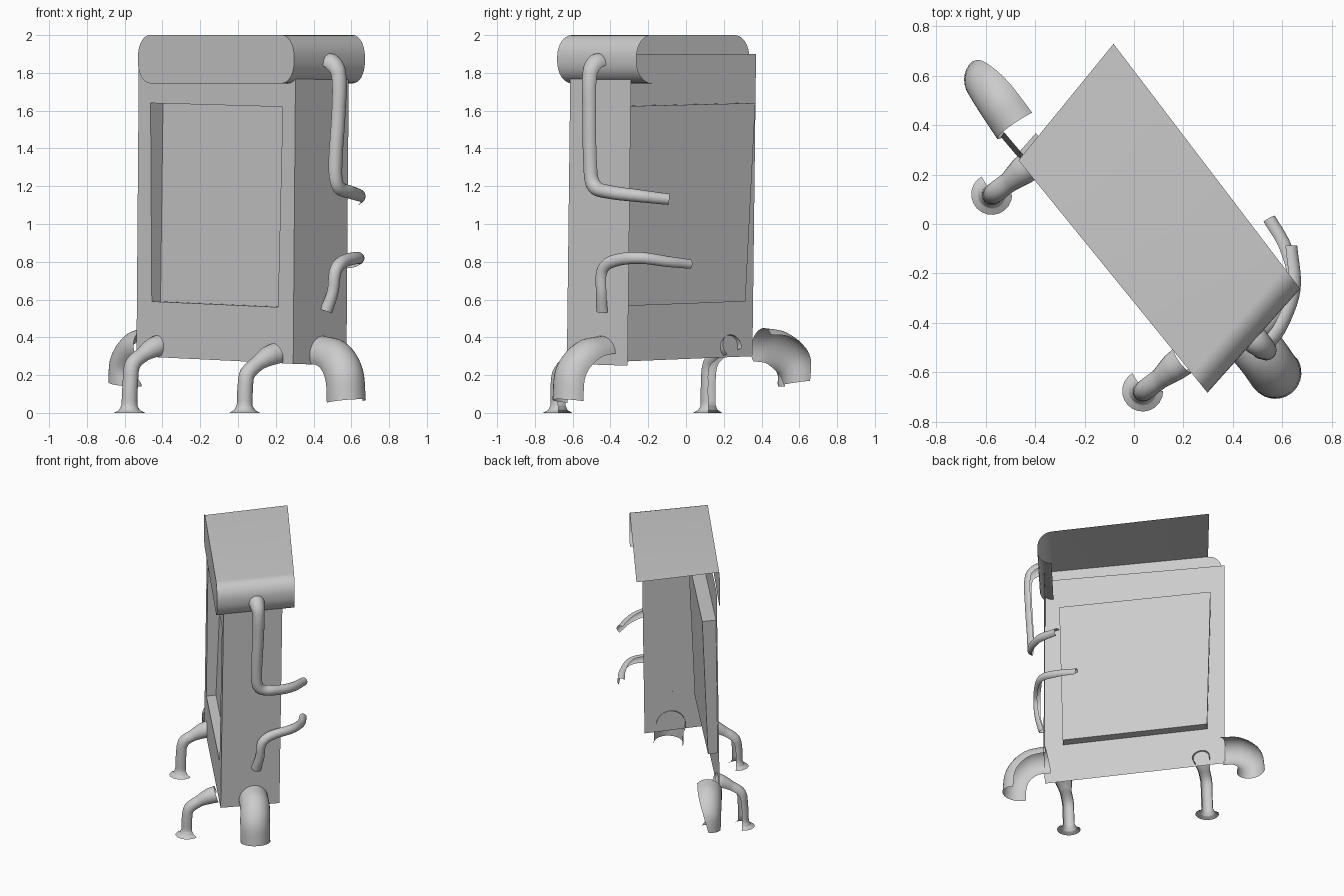
import bpy
from math import sin, cos, pi, radians
from mathutils import Vector as V

if "Cube" in bpy.data.objects:
    bpy.data.objects.remove(bpy.data.objects["Cube"])


def make(name, verts, faces, angle=35):
    me = bpy.data.meshes.new(name)
    me.from_pydata([tuple(v) for v in verts], [], faces)
    me.update()
    ob = bpy.data.objects.new(name, me)
    bpy.context.collection.objects.link(ob)
    bpy.ops.object.select_all(action='DESELECT')
    bpy.context.view_layer.objects.active = ob
    ob.select_set(True)
    bpy.ops.object.shade_smooth_by_angle(angle=radians(angle))
    return ob


def tube(name, pts, keep, half=105, sides=14, steps=5):
    """Open trough-like pipe along a smooth path; pts are (x, y, z, radius)."""
    P = [V(p[:3]) for p in pts]
    R = [p[3] for p in pts]
    n = len(P)
    T = [(P[min(i + 1, n - 1)] - P[max(i - 1, 0)]).normalized() for i in range(n)]
    path = []
    for i in range(n - 1):
        seg = (P[i + 1] - P[i]).length
        for k in range(steps + (i == n - 2)):
            t = k / steps
            c = (P[i] * (2*t**3 - 3*t**2 + 1) + T[i] * seg * (t**3 - 2*t**2 + t)
                 + P[i + 1] * (3*t**2 - 2*t**3) + T[i + 1] * seg * (t**3 - t**2))
            path.append((c, T[i].lerp(T[i + 1], t).normalized(), R[i] + (R[i + 1] - R[i]) * t))
    verts, faces = [], []
    for c, t, r in path:
        a = V(keep)
        a = (a - t * a.dot(t)).normalized()
        b = t.cross(a)
        for j in range(sides + 1):
            q = radians(half) * (2 * j / sides - 1)
            verts.append(c + (a * cos(q) + b * sin(q)) * r)
    w = sides + 1
    for i in range(len(path) - 1):
        for j in range(sides):
            faces.append((i*w + j, i*w + j + 1, (i+1)*w + j + 1, (i+1)*w + j))
    return make(name, verts, faces, 60)


# Body: thin front panel with a sunken window, back left open
A, B, C = V((-.532, .36, 0)), V((.298, -.622, 0)), V((.58, -.30, 0))
DEPTH = V((.66, .75, 0))


def lean(p, z):
    return p + V((.008 * (z - 1), .012 * (z - 1), z))


def front(s, z, d=0):
    return lean(A.lerp(B, s) + DEPTH * d, z)


outer = [(0, .30), (1, .26), (1, 1.9), (0, 1.9)]
hole = [(.095, .59), (.90, .56), (.92, 1.62), (.077, 1.64)]
deep = [.07, .07, .10, .10]
ring = [front(*p) for p in outer] + [front(*p) for p in hole]
nxt = [(i, (i + 1) % 4) for i in range(4)]
make("front_panel", ring, [(i, j, j + 4, i + 4) for i, j in nxt])
rec = [front(*p) for p in hole] + [front(*p, d) for p, d in zip(hole, deep)]
make("window_recess", rec, [(i, j, j + 4, i + 4) for i, j in nxt] + [(4, 5, 6, 7)])
make("side_panel", [lean(B, .26), lean(C, .25), lean(C, 1.8), lean(B, 1.8)], [(0, 1, 2, 3)])

# Cap: rounded end profile swept backwards, open at the back and left
L, Rr = V((-.53, .335, 0)), V((.297, -.682, 0))
length = (Rr - L).length
across = (Rr - L) / length
ru, rz, zlo, zhi = .10, .115, 1.745, 2.0


def corner(cu, cz, a0):
    return [(cu + ru * cos(a), cz + rz * sin(a))
            for a in (a0 - pi / 2 * k / 8 for k in range(9))]


top_left = corner(ru, zhi - rz, pi)
right = corner(length - ru, zhi - rz, pi / 2) + corner(length - ru, zlo + rz, 0)
low_left = corner(ru, zlo + rz, -pi / 2)
prof = top_left + right + low_left
face = [L + across * u + V((0, 0, z)) for u, z in prof]
make("cap_front", face, [tuple(reversed(range(len(face))))])
swept = top_left[-1:] + right
m = len(swept)
near = [L + across * u + V((0, 0, z)) for u, z in swept]
far = []
for p, (u, z) in zip(near, swept):
    back = V((.385, .475, 0)).lerp(V((.375, .42, 0)), u / length)
    far.append(p + back)
make("cap_top", near + far, [(i, i + 1, m + i + 1, m + i) for i in range(m - 1)], 40)

# Thick elbow legs at both ends
tube("right_elbow_leg", [(.43, -.43, .305, .105), (.51, -.52, .285, .105),
                         (.56, -.59, .20, .105), (.572, -.602, .06, .105)],
     (.25, -.65, .7), 100, 16)
tube("left_elbow_leg", [(-.47, .40, .35, .10), (-.53, .49, .335, .10),
                        (-.58, .57, .26, .10), (-.587, .585, .155, .10)],
     (-.4, -.6, .7), 95, 16)

# Slim front legs with flared feet
for name, x, y, zt in (("left_front_leg", -.57, .12, .355), ("right_front_leg", .04, -.675, .31)):
    tube(name, [(x + .16, y + .125, zt, .062), (x + .12, y + .095, zt - .015, .058),
                (x + .065, y + .05, zt - .05, .042), (x + .012, y + .01, zt - .10, .042),
                (x, y, .16, .041), (x - .005, y, .04, .042), (x - .005, y, .015, .055),
                (x - .005, y, .0, .083)], (-.35, -.6, .65), 120)

# Arms on the side panel
tube("upper_arm", [(.45, -.42, 1.84, .06), (.495, -.475, 1.845, .055), (.53, -.505, 1.79, .043),
                   (.53, -.508, 1.6, .04), (.512, -.503, 1.3, .04), (.525, -.485, 1.20, .04),
                   (.585, -.41, 1.17, .036), (.64, -.26, 1.15, .034), (.63, -.09, 1.13, .03)],
     (.6, -.65, .35), 100)
tube("lower_arm", [(.465, -.44, .54, .035), (.50, -.445, .64, .032), (.515, -.44, .75, .034),
                   (.555, -.39, .80, .034), (.635, -.25, .82, .032), (.61, -.1, .80, .03),
                   (.545, .02, .785, .028)], (.6, -.65, .35), 100)
